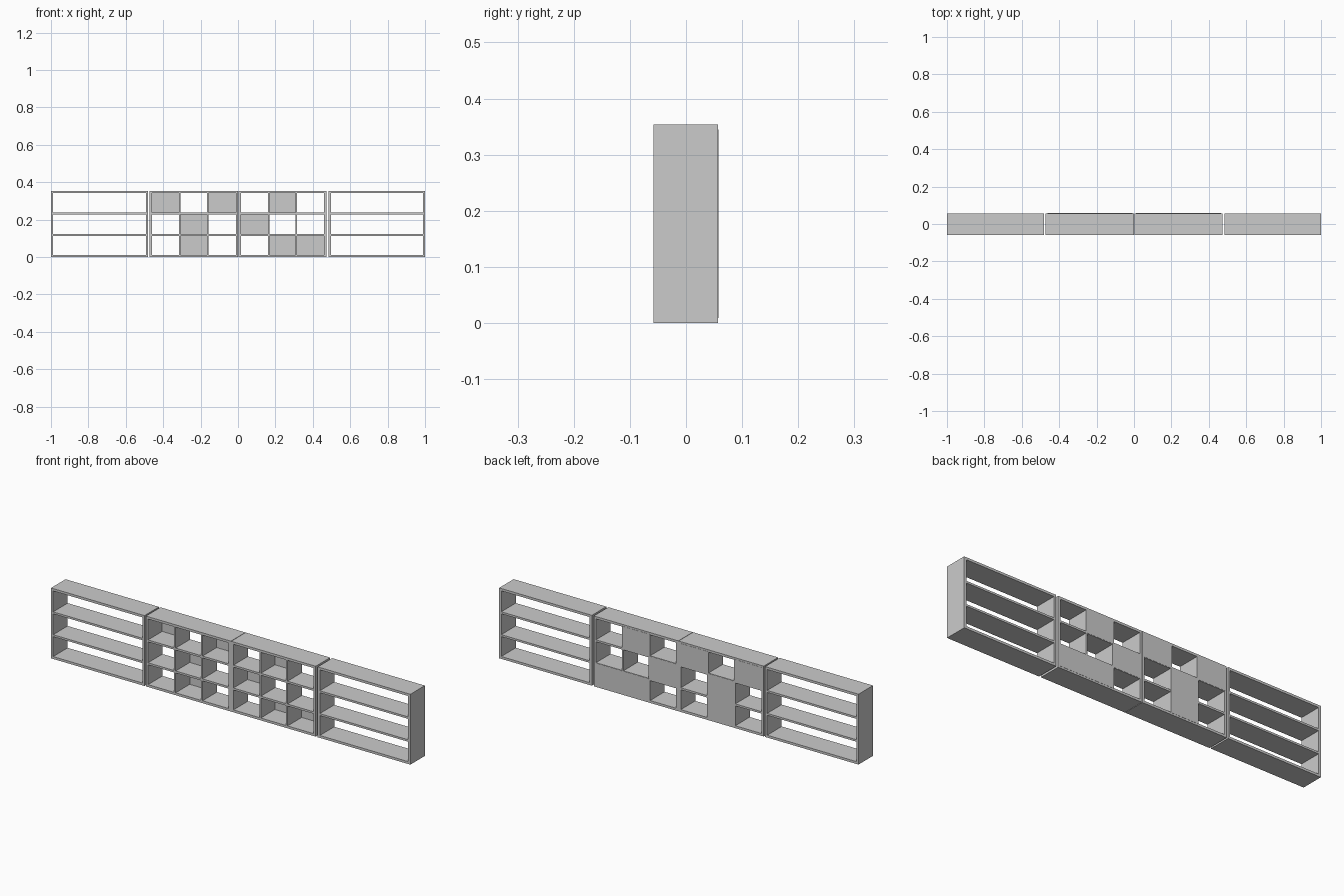
import bpy

if "Cube" in bpy.data.objects:
    bpy.data.objects.remove(bpy.data.objects["Cube"])

H = 0.354           # overall height
T = 0.012           # outer board thickness
S = 0.010           # shelf thickness
Y0, Y1 = -0.058, 0.057


def box(name, x0, x1, y0, y1, z0, z1):
    bpy.ops.mesh.primitive_cube_add(
        size=1, location=((x0 + x1) / 2, (y0 + y1) / 2, (z0 + z1) / 2))
    ob = bpy.context.object
    ob.name = name
    ob.scale = (x1 - x0, y1 - y0, z1 - z0)
    bpy.ops.object.transform_apply(location=False, rotation=False, scale=True)
    return ob


def case(name, x0, x1):
    # Four-sided frame with two full-width shelves
    box(name + "_left_side", x0, x0 + T, Y0, Y1, 0, H)
    box(name + "_right_side", x1 - T, x1, Y0, Y1, 0, H)
    box(name + "_bottom", x0 + T, x1 - T, Y0, Y1, 0, T)
    box(name + "_top", x0 + T, x1 - T, Y0, Y1, H - T, H)
    for z in shelf_z:
        box(name + "_shelf", x0 + T, x1 - T, Y0, Y1, z - S / 2, z + S / 2)


def cubby_case(name, x0, x1, panels):
    case(name, x0, x1)
    left, right = x0 + T, x1 - T
    step = (right - left) / 3
    xs = [left + step * i for i in range(4)]
    zs = [T, shelf_z[0], shelf_z[1], H - T]
    # Upright dividers between the shelves
    for x in xs[1:3]:
        for r in range(3):
            z0 = zs[r] + (S / 2 if r > 0 else 0)
            z1 = zs[r + 1] - (S / 2 if r < 2 else 0)
            box(name + "_divider", x - 0.004, x + 0.004, Y0, Y1, z0, z1)
    # Thin back panels closing some of the cells
    for col, row in panels:
        box(name + "_back_panel", xs[col] - 0.003, xs[col + 1] + 0.003,
            Y1 - 0.003, Y1 + 0.001, zs[row] - 0.003, zs[row + 1] + 0.003)


shelf_z = (0.117, 0.232)

# Open shelf units at both ends
case("left_shelf_unit", -1.0, -0.48)
case("right_shelf_unit", 0.484, 1.0)

# Two cubby units in the middle; (column, row) of the closed cells
cubby_case("left_cubby_unit", -0.472, 0.001, [(0, 2), (2, 2), (1, 1), (1, 0)])
cubby_case("right_cubby_unit", 0.003, 0.473, [(1, 2), (0, 1), (1, 0), (2, 0)])
